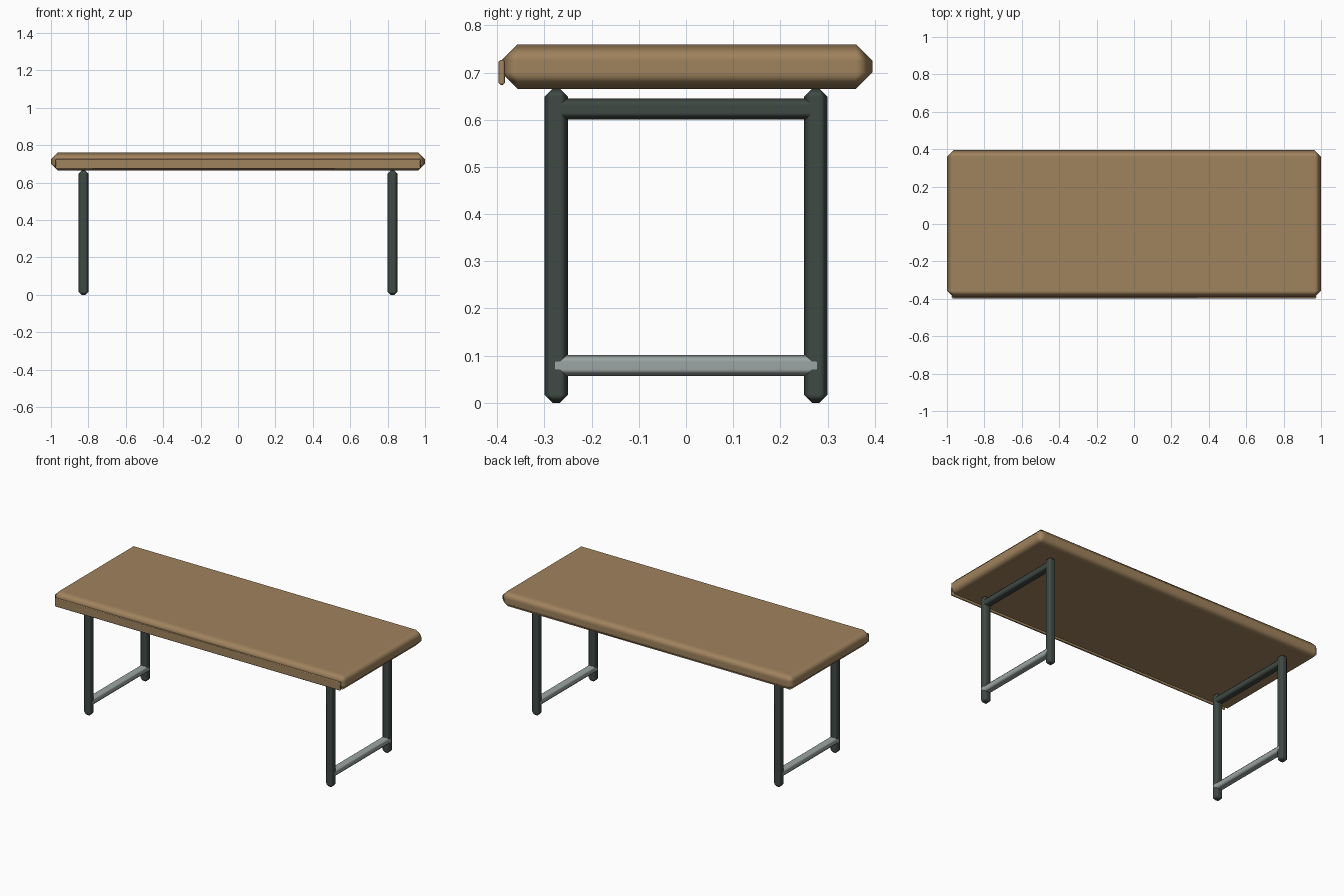
import bpy

cube = bpy.data.objects.get("Cube")
if cube:
    bpy.data.objects.remove(cube, do_unlink=True)


def material(name, colour):
    mat = bpy.data.materials.new(name)
    mat.use_nodes = True
    mat.diffuse_color = (*colour, 1)
    for node in mat.node_tree.nodes:
        if node.type == 'BSDF_PRINCIPLED':
            node.inputs["Base Color"].default_value = (*colour, 1)
    return mat


wood = material("warm_wood", (0.35, 0.225, 0.11))
dark_metal = material("dark_green_metal", (0.05, 0.067, 0.058))
pale_metal = material("pale_grey_metal", (0.33, 0.38, 0.37))


def chamfered_box(name, low, high, chamfer, mat):
    """Box between two corners with soft-shaded chamfered edges."""
    centre = [(a + b) / 2 for a, b in zip(low, high)]
    bpy.ops.mesh.primitive_cube_add(size=1, location=centre)
    obj = bpy.context.object
    obj.name = name
    obj.scale = [b - a for a, b in zip(low, high)]
    bpy.ops.object.transform_apply(location=False, rotation=False, scale=True)
    obj.data.materials.append(mat)
    bpy.ops.object.shade_smooth()
    bevel = obj.modifiers.new("chamfer", 'BEVEL')
    bevel.width = chamfer
    bevel.segments = 1
    bevel.harden_normals = True
    return obj


# Table top and the thin strip along its front edge
chamfered_box("table_top", (-1, -0.392, 0.665), (1, 0.395, 0.76), 0.035, wood)
chamfered_box("front_edge_strip", (-0.975, -0.397, 0.674), (0.975, -0.384, 0.727), 0.004, wood)

# Leg frames: two posts joined by an upper rail and a foot rail
leg_x, leg_y, half = 0.826, 0.275, 0.0262
for side, sx in (("left", 1), ("right", -1)):
    x = sx * leg_x
    for end, sy in (("front", -1), ("back", 1)):
        y = sy * leg_y
        chamfered_box(f"{end}_{side}_leg", (x - half, y - 0.025, 0),
                      (x + half, y + 0.025, 0.666), 0.017, dark_metal)
    rail = half + 0.0005
    for name, z, mat in (("upper_rail", 0.623, dark_metal), ("foot_rail", 0.079, pale_metal)):
        chamfered_box(f"{side}_{name}", (x - rail, -0.292, z - 0.0225),
                      (x + rail, 0.292, z + 0.0225), 0.015, mat)
